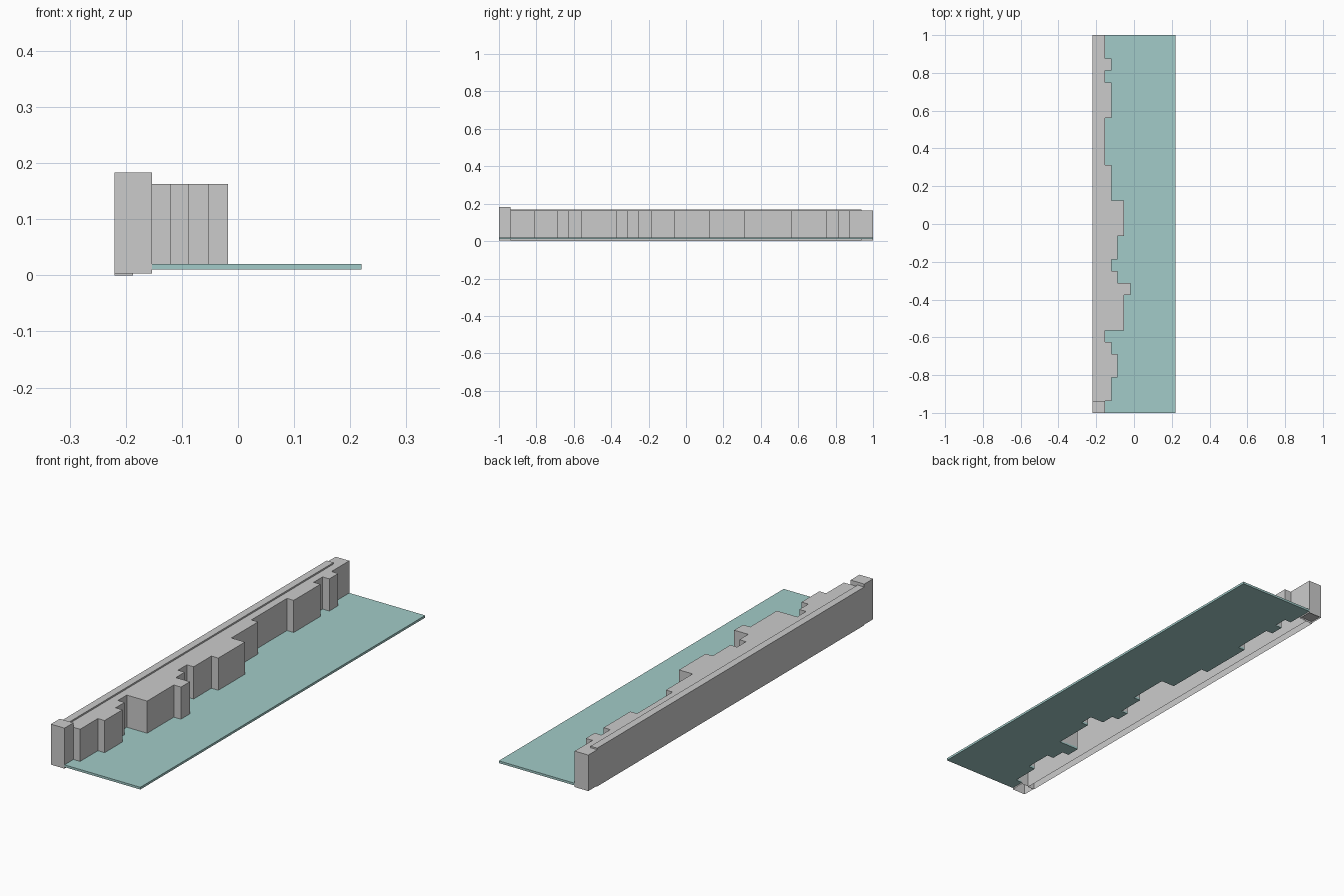
import bpy, bmesh

if "Cube" in bpy.data.objects:
    bpy.data.objects.remove(bpy.data.objects["Cube"])

BACK, MID, EDGE = -0.22, -0.187, 0.22
U = 1 / 16                                    # grid step along the bank
LEVEL = [-0.153, -0.12, -0.087, -0.053, -0.018]
# (end of run in grid steps from the front, bank depth level)
RUNS = [(1, 0), (3, 1), (5, 2), (6, 1), (7, 0), (10, 3), (11, 4), (12, 2),
        (13, 1), (15, 2), (18, 3), (21, 1), (25, 0), (28, 1), (29, 0),
        (30, 1), (32, 0)]


def prism(name, pts, z0, z1, bottom=True, mat=None):
    """Extrude a counter-clockwise outline; optionally leave the underside open."""
    bm = bmesh.new()
    lo = [bm.verts.new((x, y, z0)) for x, y in pts]
    hi = [bm.verts.new((x, y, z1)) for x, y in pts]
    n = len(pts)
    for i in range(n):
        j = (i + 1) % n
        bm.faces.new((lo[i], lo[j], hi[j], hi[i]))
    bm.faces.new(hi)
    if bottom:
        bm.faces.new(lo[::-1])
    me = bpy.data.meshes.new(name)
    bm.to_mesh(me)
    bm.free()
    ob = bpy.data.objects.new(name, me)
    bpy.context.collection.objects.link(ob)
    if mat:
        me.materials.append(mat)
    return ob


def rect(x0, x1, y0, y1):
    return [(x0, y0), (x1, y0), (x1, y1), (x0, y1)]


def steps(runs, start):
    """Stepped bank edge running from front to back."""
    pts, y = [], start
    for end, lvl in runs:
        y1 = -1 + end * U
        pts += [(LEVEL[lvl], y), (LEVEL[lvl], y1)]
        y = y1
    return pts


water = bpy.data.materials.new("water")
water.diffuse_color = (0.36, 0.60, 0.58, 1)
water.use_nodes = True
water.node_tree.nodes["Principled BSDF"].inputs["Base Color"].default_value = water.diffuse_color

# water sheet, cut to the bank outline
prism("water_sheet", [(EDGE, -1), (EDGE, 1)] + steps(RUNS, -1)[::-1],
      0.01, 0.02, mat=water)

# stepped bank, hollow underneath, with the end block at the back
y_end = 1 - U
bank = [(MID, -1 + U)] + steps(RUNS[1:], -1 + U)
bank += [(BACK, 1), (BACK, y_end), (MID, y_end)]
prism("stepped_bank", bank, 0.01, 0.163, bottom=False)

# raised rear wall and taller front post
prism("rear_wall", rect(BACK, MID, -1 + U, y_end), 0.0, 0.17, bottom=False)
prism("end_block_foot", rect(BACK, LEVEL[0], y_end, 1), 0.003, 0.01, bottom=False)
prism("front_post", rect(BACK, LEVEL[0], -1, -1 + U), 0.003, 0.183, bottom=False)
